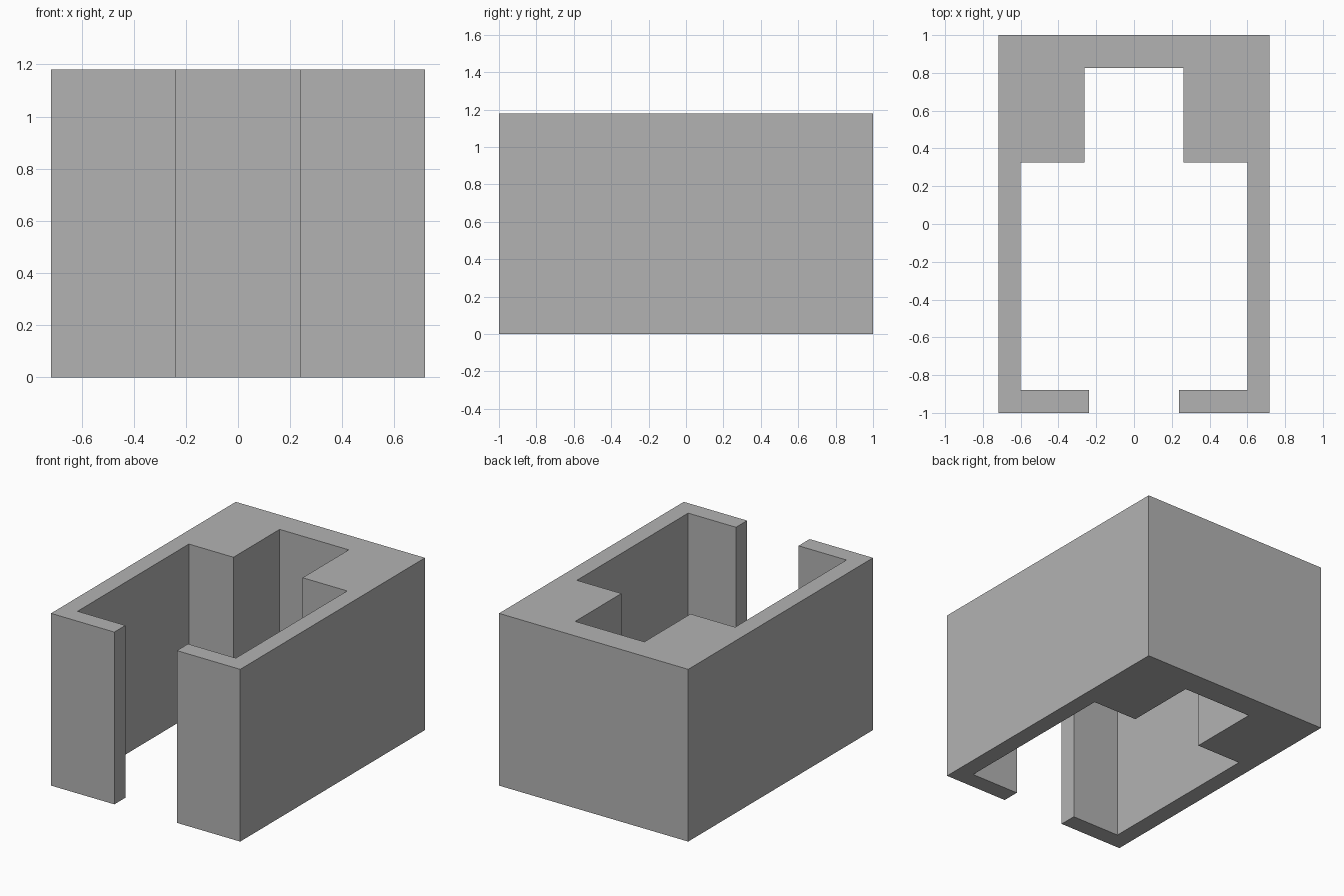
import bpy
import bmesh

cube = bpy.data.objects.get("Cube")
if cube:
    bpy.data.objects.remove(cube, do_unlink=True)

HEIGHT = 1.18

# Plain grey for the whole part
grey = bpy.data.materials.new("plain grey")
grey.use_nodes = True
colour = (0.45, 0.45, 0.45, 1)
grey.diffuse_color = colour
grey.node_tree.nodes["Principled BSDF"].inputs["Base Color"].default_value = colour

# Half of the floor plan, from the back middle round to the inner niche
half = [(0.717, 1), (0.717, -1), (0.237, -1), (0.237, -0.88),
        (0.6, -0.88), (0.6, 0.325), (0.262, 0.325), (0.262, 0.825)]
outline = half + [(-x, y) for x, y in reversed(half)]

# Extrude the mirrored plan into the open-fronted housing
bm = bmesh.new()
base = bm.faces.new([bm.verts.new((x, y, 0)) for x, y in outline])
walls = bmesh.ops.extrude_face_region(bm, geom=[base])
top = [v for v in walls["geom"] if isinstance(v, bmesh.types.BMVert)]
bmesh.ops.translate(bm, verts=top, vec=(0, 0, HEIGHT))
bmesh.ops.recalc_face_normals(bm, faces=bm.faces)

mesh = bpy.data.meshes.new("slotted_housing")
bm.to_mesh(mesh)
bm.free()
mesh.materials.append(grey)
housing = bpy.data.objects.new("slotted_housing", mesh)
bpy.context.collection.objects.link(housing)
